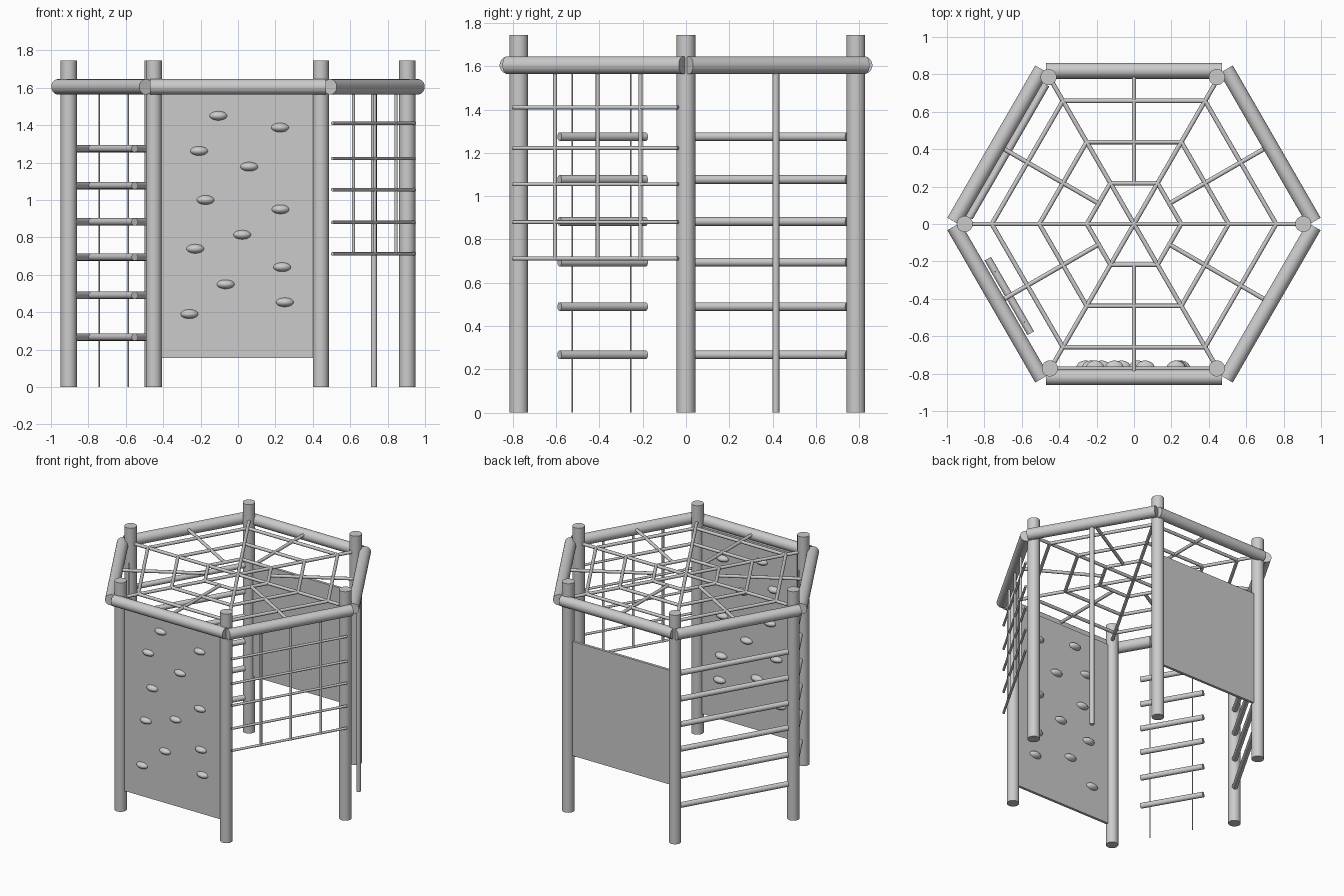
import bpy, math
from mathutils import Vector

if "Cube" in bpy.data.objects:
    bpy.data.objects.remove(bpy.data.objects["Cube"])

APO = 0.78          # distance from centre to each post line
TOP = 1.605         # beam height
NET = 1.615         # roof net height


def smooth(ob):
    for o in bpy.context.selected_objects:
        o.select_set(False)
    ob.select_set(True)
    bpy.context.view_layer.objects.active = ob
    bpy.ops.object.shade_smooth_by_angle(angle=math.radians(40))


def rod(name, a, b, r, sides=16):
    a, b = Vector(a), Vector(b)
    d = b - a
    bpy.ops.mesh.primitive_cylinder_add(vertices=sides, radius=r, depth=d.length, location=(a + b) / 2)
    ob = bpy.context.object
    ob.rotation_euler = d.to_track_quat('Z', 'Y').to_euler()
    ob.name = name
    smooth(ob)
    return ob


def box(name, loc, size):
    bpy.ops.mesh.primitive_cube_add(size=1, location=loc)
    ob = bpy.context.object
    ob.name = name
    ob.scale = size
    return ob


def side(angle, apo, t, z):
    """Point on the hexagon side facing `angle`, t along the side (anticlockwise)."""
    a = math.radians(angle)
    return Vector((apo * math.cos(a) - t * math.sin(a), apo * math.sin(a) + t * math.cos(a), z))


def polar(angle, r, z):
    a = math.radians(angle)
    return Vector((r * math.cos(a), r * math.sin(a), z))


# Posts
for x, y in [(0.905, 0), (0.443, 0.785), (-0.457, 0.785), (-0.905, 0), (-0.45, -0.772), (0.443, -0.772)]:
    rod("post", (x, y, 0), (x, y, 1.745), 0.043, 32)

# Top beams
for ang in range(30, 390, 60):
    apo = 0.82 if ang in (90, 270) else 0.84
    rod("top_beam", side(ang, apo, -0.47, TOP), side(ang, apo, 0.47, TOP), 0.041, 32)

# Roof web: three diagonals, half spokes and rings
for ang in (0, 60, 120):
    rod("web_diagonal", polar(ang, 0.89, NET), polar(ang + 180, 0.89, NET), 0.012, 12)
for ang in range(30, 390, 60):
    rod("web_half_spoke", polar(ang, 0.22, NET), polar(ang, 0.80, NET), 0.012, 12)
for r in (0.252, 0.506, 0.76):
    for ang in range(0, 360, 60):
        rod("web_ring", polar(ang, r, NET), polar(ang + 60, r, NET), 0.012, 12)

# Climbing wall with holds poking through both faces
box("climbing_wall", (-0.003, -0.773, 0.8675), (0.82, 0.02, 1.425))
for x, z in [(-0.105, 1.45), (0.225, 1.387), (-0.208, 1.262), (0.06, 1.178), (-0.174, 1.0), (0.227, 0.95),
             (0.022, 0.814), (-0.229, 0.739), (0.236, 0.641), (-0.066, 0.549), (0.25, 0.453), (-0.26, 0.39)]:
    bpy.ops.mesh.primitive_uv_sphere_add(segments=24, ring_count=12, radius=1, location=(x, -0.77, z))
    hold = bpy.context.object
    hold.name = "climbing_hold"
    hold.scale = (0.05, 0.04, 0.026)
    smooth(hold)

# Back panel
box("back_panel", (-0.005, 0.785, 0.865), (0.83, 0.02, 0.87))

# Fixed wall bars (back left) and rope ladder rungs (front left)
for z in (1.275, 1.077, 0.883, 0.695, 0.49, 0.267):
    rod("wall_bar", side(150, APO, -0.41, z), side(150, APO, 0.41, z), 0.02)
    rod("ladder_rung", side(210, 0.77, -0.23, z), side(210, 0.77, 0.23, z), 0.02)
for y in (-0.255, -0.525):
    x = -(0.77 + 0.5 * y) / math.cos(math.radians(30))
    rod("ladder_rope", (x, y, 0), (x, y, TOP), 0.004, 8)

# Climbing net (front right)
for z in (1.41, 1.222, 1.055, 0.88, 0.712):
    rod("net_row", side(330, 0.837, -0.44, z), side(330, 0.837, 0.44, z), 0.009, 12)
for t in (-0.215, 0.012, 0.24):
    rod("net_column", side(330, 0.837, t, 0.705), side(330, 0.837, t, TOP), 0.009, 12)

# Sliding pole (back right)
rod("sliding_pole", (0.727, 0.415, 0), (0.727, 0.415, TOP), 0.016)
